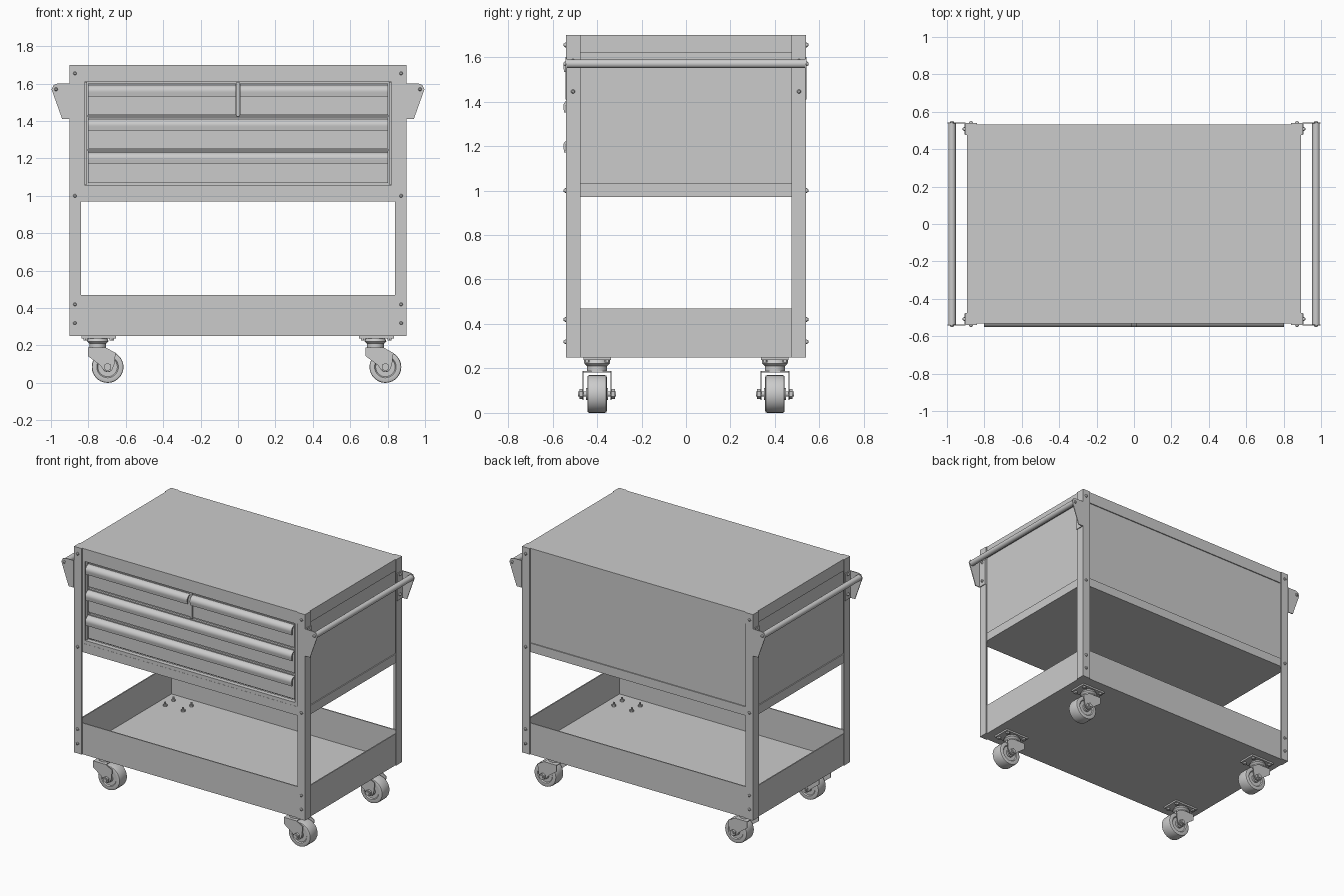
import bpy, bmesh, math
from mathutils import Matrix, Vector

if "Cube" in bpy.data.objects:
    bpy.data.objects.remove(bpy.data.objects["Cube"])


def box(bm, x0, x1, y0, y1, z0, z1):
    m = Matrix.Translation(((x0 + x1) / 2, (y0 + y1) / 2, (z0 + z1) / 2)) @ Matrix.Diagonal(
        (abs(x1 - x0), abs(y1 - y0), abs(z1 - z0), 1))
    bmesh.ops.create_cube(bm, size=1, matrix=m)


def prism(bm, pts, axis, lo, hi):
    """Extrude a 2D outline along an axis (x: pts are y,z; y: pts are x,z; z: pts are x,y)."""
    i = 'xyz'.index(axis)

    def place(p, h):
        c = list(p)
        c.insert(i, h)
        return bm.verts.new(c)
    a = [place(p, lo) for p in pts]
    b = [place(p, hi) for p in pts]
    bm.faces.new(a)
    bm.faces.new(b[::-1])
    n = len(pts)
    for k in range(n):
        j = (k + 1) % n
        bm.faces.new((a[k], b[k], b[j], a[j]))


def cyl(bm, start, end, r, r2=None, seg=16):
    s, e = Vector(start), Vector(end)
    d = e - s
    m = Matrix.Translation((s + e) / 2) @ d.to_track_quat('Z', 'Y').to_matrix().to_4x4()
    bmesh.ops.create_cone(bm, cap_ends=True, segments=seg, radius1=r,
                          radius2=r if r2 is None else r2, depth=d.length, matrix=m)


def bolt(bm, pos, direction, r=0.011):
    p, d = Vector(pos), Vector(direction)
    cyl(bm, p, p + d * 0.004, r, seg=16)
    cyl(bm, p + d * 0.004, p + d * 0.010, r * 0.85, r * 0.5, seg=12)


def ring(bm, profile, c, seg=28):
    """Revolve a closed (radius, y) profile about the y axis through c."""
    rows = []
    for k in range(seg):
        t = 2 * math.pi * k / seg
        rows.append([bm.verts.new((c[0] + r * math.cos(t), c[1] + y, c[2] + r * math.sin(t)))
                     for r, y in profile])
    n = len(profile)
    for k in range(seg):
        a, b = rows[k], rows[(k + 1) % seg]
        for i in range(n):
            j = (i + 1) % n
            bm.faces.new((a[i], a[j], b[j], b[i]))


def finish(name, bm, smooth=False):
    bmesh.ops.recalc_face_normals(bm, faces=bm.faces)
    me = bpy.data.meshes.new(name)
    bm.to_mesh(me)
    bm.free()
    ob = bpy.data.objects.new(name, me)
    bpy.context.collection.objects.link(ob)
    if smooth:
        bpy.ops.object.select_all(action='DESELECT')
        ob.select_set(True)
        bpy.context.view_layer.objects.active = ob
        bpy.ops.object.shade_smooth_by_angle(angle=math.radians(35))
    return ob


def walls(bm, x, y, z0, z1, t=0.008):
    """Four thin upright walls round a rectangle."""
    for s in (-1, 1):
        box(bm, -x, x, s * y, s * (y - t), z0, z1)
        box(bm, s * x, s * (x - t), -y + t, y - t, z0, z1)


# angle-iron corner posts with their bolts
for sx, nx in ((-1, 'left'), (1, 'right')):
    for sy, ny in ((-1, 'front'), (1, 'back')):
        bm = bmesh.new()
        outline = [(.9, .54), (.9, .475), (.893, .475), (.893, .533), (.84, .533), (.84, .54)]
        prism(bm, [(sx * x, sy * y) for x, y in outline], 'z', .25, 1.70)
        finish(f'{ny}_{nx}_post', bm)
        bm = bmesh.new()
        for z in (.32, .42, 1.0, 1.655):
            bolt(bm, (sx * .872, sy * .54, z), (0, sy, 0))
        finish(f'{ny}_{nx}_post_bolts', bm, True)

# open lower tray
bm = bmesh.new()
walls(bm, .893, .533, .25, .47)
box(bm, -.885, .885, -.525, .525, .25, .258)
finish('lower_tray', bm)

# lid and the shallow pan under the cabinet
bm = bmesh.new()
walls(bm, .893, .533, 1.618, 1.692)
box(bm, -.893, .893, -.533, .533, 1.692, 1.70)
finish('top_panel', bm)
bm = bmesh.new()
walls(bm, .893, .533, .97, 1.032)
box(bm, -.885, .885, -.525, .525, .97, .978)
finish('cabinet_base', bm)

# cabinet side and back panels, set in behind the posts
bm = bmesh.new()
for s in (-1, 1):
    box(bm, s * .886, s * .878, -.526, .526, .978, 1.692)
box(bm, -.878, .878, .518, .526, .978, 1.692)
finish('cabinet_panels', bm)

# front frame with a recessed drawer opening
bm = bmesh.new()
for s in (-1, 1):
    box(bm, s * .818, s * .876, -.532, -.50, 1.032, 1.618)
    box(bm, s * .808, s * .818, -.522, -.48, 1.06, 1.61)
box(bm, -.818, .818, -.532, -.50, 1.032, 1.056)
box(bm, -.818, .818, -.532, -.50, 1.612, 1.618)
box(bm, -.008, .008, -.522, -.48, 1.425, 1.61)
for z in (1.246, 1.425):
    box(bm, -.808, .808, -.505, -.48, z - .004, z + .004)
box(bm, -.82, .82, -.485, -.478, 1.05, 1.62)
finish('drawer_frame', bm)

# drawers, each with a full-width curled pull along its upper edge
drawers = [('top_left', -.803, -.010, 1.433, 1.600), ('top_right', .010, .803, 1.433, 1.600),
           ('middle', -.803, .803, 1.254, 1.418), ('bottom', -.803, .803, 1.070, 1.240)]
for name, x0, x1, z0, z1 in drawers:
    bm = bmesh.new()
    box(bm, x0, x1, -.516, -.482, z0, z1)
    finish(f'{name}_drawer', bm)
    bm = bmesh.new()
    outer = [(-.516 - .036 * math.sin(t), z1 - .040 + .033 * math.cos(t))
             for t in [math.radians(a) for a in range(0, 106, 15)]]
    prism(bm, outer + [(-.548, z1 - .068), (-.540, z1 - .068), (-.543, z1 - .040),
                       (-.534, z1 - .018), (-.516, z1 - .013)], 'x', x0, x1)
    finish(f'{name}_drawer_pull', bm, True)

# push handles: two brackets and a round bar on each side
for s, n in ((-1, 'left'), (1, 'right')):
    bm = bmesh.new()
    plate = [(.90, 1.60), (.965, 1.60), (.985, 1.593), (.997, 1.57), (.94, 1.41), (.90, 1.41)]
    for f in (-1, 1):
        prism(bm, [(s * x, z) for x, z in plate], 'y', f * .542, f * .536)
        box(bm, s * .90, s * .906, f * .536, f * .478, 1.41, 1.60)
    finish(f'{n}_handle_brackets', bm)
    bm = bmesh.new()
    cyl(bm, (s * .973, -.536, 1.57), (s * .973, .536, 1.57), .020, seg=24)
    finish(f'{n}_handle_bar', bm, True)
    bm = bmesh.new()
    for f in (-1, 1):
        bolt(bm, (s * .973, f * .542, 1.57), (0, f, 0))
        bolt(bm, (s * .906, f * .508, 1.445), (s, 0, 0))
        bolt(bm, (s * .906, f * .508, 1.585), (s, 0, 0), .009)
    finish(f'{n}_handle_bolts', bm, True)

# swivel casters, all trailing towards +x
for px, nx in ((-.75, 'left'), (.735, 'right')):
    for py, ny in ((-.40, 'front'), (.40, 'back')):
        tag = f'{ny}_{nx}_caster'
        wx, wz = px + .053, .085
        # mounting plate and its through bolts
        bm = bmesh.new()
        box(bm, px - .088, px + .098, py - .062, py + .062, .238, .25)
        for dx in (-.065, .075):
            for dy in (-.046, .046):
                cyl(bm, (px + dx, py + dy, .226), (px + dx, py + dy, .238), .013, seg=6)
                cyl(bm, (px + dx, py + dy, .250), (px + dx, py + dy, .285), .007, seg=10)
                cyl(bm, (px + dx, py + dy, .258), (px + dx, py + dy, .270), .014, seg=6)
        finish(f'{tag}_plate', bm)
        # swivel race
        bm = bmesh.new()
        cyl(bm, (px, py, .222), (px, py, .238), .058, .050, 24)
        cyl(bm, (px, py, .210), (px, py, .222), .045, .058, 24)
        cyl(bm, (px, py, .185), (px, py, .210), .045, seg=24)
        finish(f'{tag}_swivel', bm, True)
        # fork
        bm = bmesh.new()
        cheek = [(-.052, .188), (.045, .188), (.096, .160), (.088, .095), (.075, .066),
                 (.053, .058), (.034, .066), (.012, .095), (-.052, .143)]
        for s in (-1, 1):
            prism(bm, [(px + x, z) for x, z in cheek], 'y', py + s * .066, py + s * .060)
        box(bm, px - .052, px + .045, py - .060, py + .060, .182, .188)
        finish(f'{tag}_fork', bm)
        # wheel with dished hub
        bm = bmesh.new()
        half = [(.014, .050), (.028, .050), (.028, .036), (.052, .036), (.058, .043),
                (.076, .044), (.083, .041), (.085, .034)]
        ring(bm, half + [(r, -y) for r, y in half[::-1]], (wx, py, wz))
        finish(f'{tag}_wheel', bm, True)
        # axle
        bm = bmesh.new()
        cyl(bm, (wx, py - .086, wz), (wx, py + .086, wz), .012, seg=16)
        for s in (-1, 1):
            cyl(bm, (wx, py + s * .066, wz), (wx, py + s * .080, wz), .022, seg=6)
        finish(f'{tag}_axle', bm)
